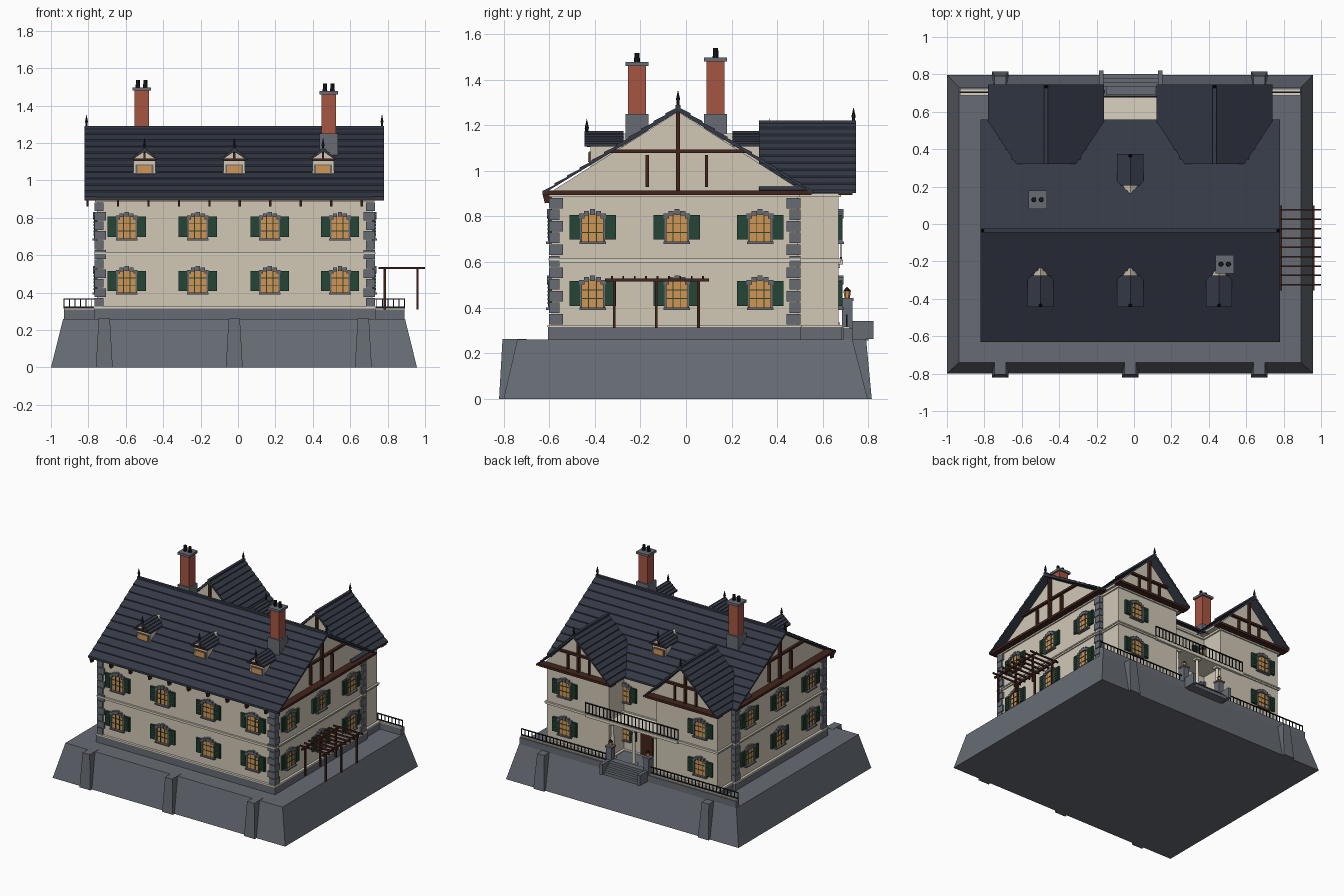
import bpy, bmesh, math
from mathutils import Matrix, Vector

if "Cube" in bpy.data.objects:
    bpy.data.objects.remove(bpy.data.objects["Cube"])

COLOURS = {"plaster": (.64, .58, .47), "trim": (.70, .65, .54), "stone": (.135, .15, .175),
           "slate": (.034, .041, .06), "brick": (.38, .09, .055), "wood": (.055, .018, .012),
           "shutter_green": (.018, .06, .036), "lit_glass": (.65, .30, .085), "iron": (.01, .012, .015)}
MATS = {}
for name, rgb in COLOURS.items():
    m = bpy.data.materials.new(name)
    m.use_nodes = True
    m.diffuse_color = (*rgb, 1)
    m.node_tree.nodes["Principled BSDF"].inputs["Base Color"].default_value = (*rgb, 1)
    MATS[name] = m


class Part:
    """Collects solids in one mesh, one material slot per colour used."""
    def __init__(self, name):
        self.name, self.bm, self.slots = name, bmesh.new(), []

    def paint(self, verts, mat):
        if mat not in self.slots:
            self.slots.append(mat)
        for f in {f for v in verts for f in v.link_faces}:
            f.material_index = self.slots.index(mat)

    def box(self, x, y, z, mat, top=None):
        """Box from (min, max) ranges; top gives other x and y ranges for the upper face."""
        vs = bmesh.ops.create_cube(self.bm, size=1)["verts"]
        for v in vs:
            rx, ry = top if top and v.co.z > 0 else (x, y)
            v.co = (rx[v.co.x > 0], ry[v.co.y > 0], z[v.co.z > 0])
        self.paint(vs, mat)
        return vs

    def prism(self, profile, axis, a, b, mat):
        """Extrude a (horizontal, z) profile along the x or y axis from a to b."""
        at = (lambda p: (a, *p)) if axis == "x" else (lambda p: (p[0], a, p[1]))
        vs = [self.bm.verts.new(at(p)) for p in profile]
        face = self.bm.faces.new(vs)
        new = bmesh.ops.extrude_face_region(self.bm, geom=[face])["geom"]
        new = [g for g in new if isinstance(g, bmesh.types.BMVert)]
        shift = Vector((b - a, 0, 0)) if axis == "x" else Vector((0, b - a, 0))
        bmesh.ops.translate(self.bm, vec=shift, verts=new)
        self.paint(vs + new, mat)

    def cone(self, x, y, z0, z1, r0, r1, mat, sides=8):
        mtx = Matrix.Translation((x, y, (z0 + z1) / 2))
        vs = bmesh.ops.create_cone(self.bm, cap_ends=True, segments=sides, radius1=r0,
                                   radius2=r1, depth=z1 - z0, matrix=mtx)["verts"]
        self.paint(vs, mat)

    def finial(self, x, y, z):
        self.cone(x, y, z - .02, z + .02, .007, .007, "iron", 6)
        self.cone(x, y, z + .02, z + .065, .01, 0, "iron", 6)

    def roof(self, axis, c, half, ze, zr, a, b, n, t=.012):
        """Gable roof with lapped slate courses, as one sawtooth profile."""
        side = []
        for i in range(n):
            for k, lift in ((i, t), (i + 1, t * .4)):
                side.append((half * (1 - k / n), ze + (zr - ze) * k / n + lift))
        pts = [(c - u, z) for u, z in side] + [(c + u, z) for u, z in side[-2::-1]]
        pts += [(c + half, ze - .003), (c, zr - .015), (c - half, ze - .003)]
        self.prism(pts, axis, a, b, "slate")

    def rail(self, x0, x1, y, z, h):
        n = round((x1 - x0) / .03)
        for zz in (z + .01, z + h):
            self.box((x0, x1), (y - .004, y + .004), (zz - .006, zz), "iron")
        for i in range(n + 1):
            x = x0 + (x1 - x0) * i / n
            self.box((x - .0025, x + .0025), (y - .0025, y + .0025), (z, z + h), "iron")

    def mesh(self):
        bmesh.ops.recalc_face_normals(self.bm, faces=self.bm.faces)
        me = bpy.data.meshes.new(self.name)
        self.bm.to_mesh(me)
        for s in self.slots:
            me.materials.append(MATS[s])
        return me

    def done(self):
        return place(self.name, self.mesh())


def place(name, me, loc=(0, 0, 0), turn=0):
    ob = bpy.data.objects.new(name, me)
    ob.location, ob.rotation_euler = loc, (0, 0, math.radians(turn))
    bpy.context.scene.collection.objects.link(ob)
    return ob


X0, X1, Y0, Y1 = -.755, .72, -.59, .49      # main block walls
MID, RIDGE_Y, EAVE = -.02, -.035, .9
WINGS = {"right_wing": (-.735, -.22, -.47), "left_wing": (.18, .70, .43)}

# Sloping stone terrace, buttresses and rear parapet
p = Part("terrace")
p.box((-1, .957), (-.8, .797), (0, .26), "stone", ((-.935, .893), (-.74, .73)))
for x in (-.715, MID, .67):
    for s in (-1, 1):
        if s < 0 or x != MID:
            ys, yt = ((-.82, -.7), (-.805, -.7)) if s < 0 else ((.7, .815), (.7, .79))
            p.box((x - .045, x + .045), ys, (0, .262), "stone", ((x - .03, x + .03), yt))
p.done()
p = Part("rear_parapet")
for a, b in ((-.93, -.19), (.15, .89)):
    p.box((a, b), (.69, .73), (.26, .31), "stone")
    p.box((a, b), (.688, .718), (.31, .318), "trim")
    p.rail(a, b, .705, .315, .055)
p.done()

# Stairs with cheek walls, lamp pillars
p = Part("rear_stairs")
for i in range(4):
    p.box((-.165, .13), (.69, .735 + .022 * i), (.255, .34 - .02 * i), "stone")
for x in (-.175, .14):
    p.box((x - .012, x + .012), (.73, .822), (.262, .342), "stone")
    p.box((x - .022, x + .022), (.685, .73), (.26, .43), "stone")
    p.box((x - .028, x + .028), (.68, .735), (.43, .442), "stone")
    p.cone(x, .707, .442, .472, .012, .016, "lit_glass", 6)
    p.cone(x, .707, .472, .492, .019, 0, "iron", 6)
p.done()

# Walls, plinths and string courses
p = Part("house_walls")
p.prism([(Y0, .26), (Y1, .26), (Y1, .925), (RIDGE_Y, 1.26), (Y0, .91)], "x", X0, X1, "plaster")
blocks = [(X0, X1, Y0, Y1)]
for a, b, c in WINGS.values():
    blocks.append((a, b, .4, .67))
    p.box((a, b), (.4, .67), (.26, .91), "plaster")
    p.prism([(c - .295, .9), (c + .295, .9), (c, 1.2)], "y", .34, .67, "plaster")
for a, b, c, d in blocks:
    for e, z0, z1, mat in ((.015, .26, .315, "stone"), (.018, .315, .325, "trim"),
                           (.008, .595, .606, "trim"), (.014, .606, .615, "trim"), (.01, .885, .9, "trim")):
        p.box((a - e, b + e), (c - e, d + e), (z0, z1), mat)
p.done()

# Alternating corner stones
p = Part("corner_stones")
for i in range(11):
    w, d = (.05, .035) if i % 2 else (.035, .05)
    z = .326 + i * .051
    for x, sx in ((X0, 1), (X1, -1)):
        for y, sy in ((Y0, 1), (Y1, -1)):
            p.box(sorted((x - sx * .012, x + sx * w)), sorted((y - sy * .012, y + sy * d)),
                  (z, z + .046), "stone")
p.done()

# Roofs
p = Part("main_roof")
p.roof("x", RIDGE_Y, .595, EAVE, 1.275, -.82, .78, 11)
p.box((-.82, .78), (RIDGE_Y - .01, RIDGE_Y + .01), (1.27, 1.29), "slate")
for x in (-.81, .77):
    p.finial(x, RIDGE_Y, 1.29)
p.done()
for name, (a, b, c) in WINGS.items():
    p = Part(name + "_roof")
    p.roof("y", c, .31, .905, 1.21, .32, .745, 10)
    p.box((c - .01, c + .01), (.32, .745), (1.205, 1.222), "slate")
    p.finial(c, .735, 1.215)
    p.done()

# Gable timbers and eave brackets
p = Part("gable_timbers")
for x, e in ((X0, -.06), (X1, .055)):
    def bar(y, z, depth=.02):
        p.box(sorted((x, x + math.copysign(depth, e))), y, z, "wood")
    bar((-.63, .55), (.895, .913), abs(e))
    bar((-.335, .26), (1.078, 1.094))
    bar((RIDGE_Y - .009, RIDGE_Y + .009), (.91, 1.26), .024)
    for y in (-.17, .09):
        bar((y - .007, y + .007), (.93, 1.07))
for a, b, c in WINGS.values():
    for y in ((.67, .69), (.325, .34)):
        p.box((c - .16, c + .16), y, (1.03, 1.046), "wood")
        p.box((c - .009, c + .009), y, (.91, 1.195), "wood")
    p.box((c - .31, c + .31), (.67, .73), (.895, .913), "wood")
    for s in (-1, 1):
        p.box((c + s * .09 - .007, c + s * .09 + .007), (.67, .685), (.91, 1.035), "wood")
p.done()
p = Part("eave_brackets")
for i in range(10):
    x = -.805 + .163 * i
    p.box((x - .006, x + .006), (-.62, Y0), (.86, .9), "wood", ((x - .006, x + .006), (-.63, Y0)))
p.box((-.82, .78), (-.625, -.615), (.893, .902), "wood")
p.done()

# Shuttered window with arched head, repeated on every side
p = Part("window")
arch = [(.048 * math.cos(t), .038 + .026 * math.sin(t)) for t in [math.pi * k / 8 for k in range(9)]]
p.prism([(-.048, -.06), (.048, -.06)] + arch, "y", -.008, .004, "lit_glass")
for u in (-.017, .017):
    p.box((u - .002, u + .002), (-.011, 0), (-.06, .06), "shutter_green")
for z in (-.02, .018):
    p.box((-.048, .048), (-.011, 0), (z - .002, z + .002), "shutter_green")
for s in (-1, 1):
    p.box(sorted((s * .046, s * .054)), (-.016, 0), (-.06, .045), "stone")
    p.box(sorted((s * .054, s * .102)), (-.014, 0), (-.052, .056), "shutter_green")
    for k in range(6):
        z = -.045 + k * .017
        p.box(sorted((s * .06, s * .096)), (-.017, 0), (z, z + .01), "shutter_green")
for u, z, h in ((-.047, .052, .02), (-.026, .064, .02), (0, .069, .026), (.026, .064, .02), (.047, .052, .02)):
    p.box((u - .0115, u + .0115), (-.02, 0), (z - h / 2, z + h / 2), "stone")
p.box((-.058, .058), (-.024, 0), (-.07, -.06), "stone")
win = p.mesh()
BAYS, SIDE_BAYS = (-.595, -.215, .17, .545), (-.41, -.04, .325)
for level, z in (("lower", .46), ("upper", .75)):
    for i, x in enumerate(BAYS):
        place(f"{level}_front_window_{i + 1}", win, (x, Y0, z), 0)
        place(f"{level}_rear_window_{i + 1}", win, (x, .67 if i in (0, 3) else Y1, z), 180)
    for i, y in enumerate(SIDE_BAYS):
        place(f"{level}_left_window_{i + 1}", win, (X1, y, z), 90)
        place(f"{level}_right_window_{i + 1}", win, (X0, y, z), -90)

# Rear balcony on columns, with a door below
p = Part("rear_balcony")
p.box((-.41, .37), (Y1, .688), (.59, .612), "trim")
p.rail(-.41, .37, .68, .612, .085)
for x in (-.2, MID, .16):
    p.cone(x, .655, .33, .58, .014, .011, "trim", 12)
    for z in (.318, .575):
        p.box((x - .02, x + .02), (.635, .675), (z, z + .016), "trim")
p.box((-.41, .37), (Y1, .69), (.258, .318), "stone")
p.box((MID - .05, MID + .05), (Y1, .505), (.318, .5), "wood")
p.done()

# Dormers, built around the main ridge line
p = Part("dormer")
p.prism([(-.058, 1.02), (.058, 1.02), (.058, 1.115), (0, 1.165), (-.058, 1.115)], "y", -.385, -.2, "plaster")
p.roof("y", 0, .07, 1.11, 1.17, -.41, -.24, 4, .01)
p.box((-.048, .048), (-.39, -.38), (1.035, 1.085), "stone")
p.box((-.038, .038), (-.395, -.38), (1.04, 1.08), "lit_glass")
p.box((-.06, .06), (-.4, -.385), (1.105, 1.116), "wood")
p.box((-.006, .006), (-.4, -.385), (1.11, 1.165), "wood")
p.finial(0, -.4, 1.165)
dormer = p.mesh()
for i, x in enumerate((-.5, MID, .455)):
    place(f"front_dormer_{i + 1}", dormer, (x, RIDGE_Y, 0))
place("rear_dormer", dormer, (MID, RIDGE_Y, 0), 180)

# Chimneys
for name, x, y, top in (("right_chimney", -.515, .13, 1.48), ("left_chimney", .485, -.215, 1.46)):
    p = Part(name)
    for r, z0, z1, mat in ((.05, 1.05, 1.25, "stone"), (.039, 1.25, top, "brick"), (.05, top, top + .018, "stone")):
        p.box((x - r, x + r), (y - r, y + r), (z0, z1), mat)
    for s in (-.02, .02):
        p.cone(x + s, y, top + .018, top + .058, .013, .011, "iron", 10)
    p.done()

# Side pergola
p = Part("pergola")
for x in (.785, .96):
    p.box((x - .006, x + .006), (-.355, .1), (.515, .528), "wood")
    for y in (-.315, -.13, .055):
        p.box((x - .006, x + .006), (y - .006, y + .006), (.31, .52), "wood")
for i in range(9):
    y = -.325 + .05 * i
    p.box((.75, 1), (y - .004, y + .004), (.526, .538), "wood")
p.done()
